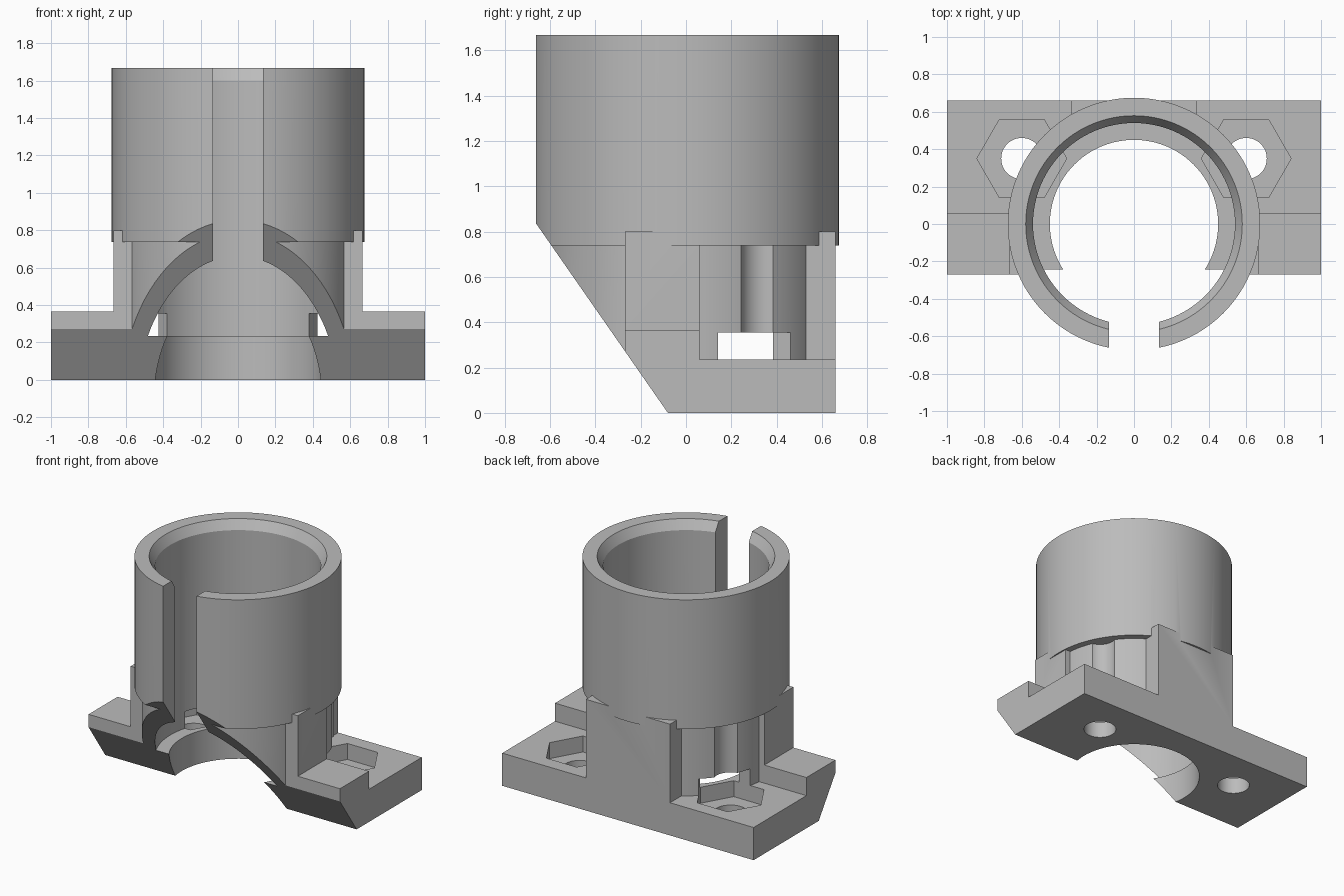
import bpy, bmesh, math
from mathutils import Matrix

if "Cube" in bpy.data.objects:
    bpy.data.objects.remove(bpy.data.objects["Cube"], do_unlink=True)

grey = bpy.data.materials.new("plain grey")
grey.use_nodes = True
COLOUR = (0.5, 0.5, 0.5, 1)
grey.diffuse_color = COLOUR
grey.node_tree.nodes["Principled BSDF"].inputs["Base Color"].default_value = COLOUR


def finish(bm, name):
    bmesh.ops.recalc_face_normals(bm, faces=bm.faces)
    mesh = bpy.data.meshes.new(name)
    bm.to_mesh(mesh)
    bm.free()
    mesh.materials.append(grey)
    obj = bpy.data.objects.new(name, mesh)
    bpy.context.collection.objects.link(obj)
    return obj


def prism(name, outline, z0, z1):
    """Extrude an xy outline from z0 to z1."""
    bm = bmesh.new()
    face = bm.faces.new([bm.verts.new((x, y, z0)) for x, y in outline])
    top = bmesh.ops.extrude_face_region(bm, geom=[face])["geom"]
    bmesh.ops.translate(bm, vec=(0, 0, z1 - z0),
                        verts=[v for v in top if isinstance(v, bmesh.types.BMVert)])
    return finish(bm, name)


def box(name, x0, x1, y0, y1, z0, z1):
    return prism(name, [(x0, y0), (x1, y0), (x1, y1), (x0, y1)], z0, z1)


def round_part(name, r0, r1, z0, z1, x=0, y=0, sides=96):
    bm = bmesh.new()
    bmesh.ops.create_cone(bm, cap_ends=True, segments=sides, radius1=r0, radius2=r1,
                          depth=z1 - z0, matrix=Matrix.Translation((x, y, (z0 + z1) / 2)))
    return finish(bm, name)


def combine(target, part, operation):
    mod = target.modifiers.new(part.name, "BOOLEAN")
    mod.object, mod.operation, mod.solver = part, operation, "EXACT"
    bpy.context.view_layer.update()
    result = bpy.data.meshes.new_from_object(
        target.evaluated_get(bpy.context.evaluated_depsgraph_get()))
    target.modifiers.clear()
    target.data = result
    bpy.data.objects.remove(part, do_unlink=True)


# Solid parts: stepped plate, side shoulders, back block, lower neck and collar
holder = box("clamp_holder", -1, 1, -0.27, 0.66, 0, 0.235)
for part in (
    box("front_step", -1, 1, -0.27, 0.06, 0.1, 0.365),
    box("side_shoulders", -0.665, 0.665, -0.27, 0.06, 0.05, 0.80),
    box("back_block", -0.335, 0.335, 0, 0.66, 0.05, 0.80),
    round_part("neck", 0.627, 0.627, 0.15, 0.9),
):
    combine(holder, part, "UNION")

# Screw holes and hexagonal nut pockets, cut before the collar covers them
for side in (-1, 1):
    x, y = side * 0.6, 0.35
    hexagon = [(x + 0.24 * math.cos(math.tau * i / 6),
                y + 0.24 * math.sin(math.tau * i / 6)) for i in range(6)]
    combine(holder, prism("nut_pocket", hexagon, 0.12, 0.355), "DIFFERENCE")
    combine(holder, round_part("screw_hole", 0.11, 0.11, -0.1, 1, x, y, 48), "DIFFERENCE")
combine(holder, round_part("collar", 0.675, 0.675, 0.738, 1.667), "UNION")

# Stepped bore with chamfered mouth, and the front slot
for cutter in (
    round_part("bore", 0.54, 0.54, 0.235, 2),
    round_part("floor_opening", 0.45, 0.45, -0.1, 0.5),
    round_part("mouth_chamfer", 0.54, 0.60, 1.602, 1.702),
    box("front_slot", -0.133, 0.133, -1, -0.3, 0.1, 2),
):
    combine(holder, cutter, "DIFFERENCE")

# Slanted cut under the front: wedge profile in yz, turned to run along x
slope = 0.855 / 0.595
wedge = prism("front_slant", [(-0.08 + 0.2 / slope, -0.2), (-0.08 - 1.2 / slope, 1.2),
                              (-1.5, 1.2), (-1.5, -0.2)], -1.5, 1.5)
wedge.data.transform(Matrix(((0, 0, 1, 0), (1, 0, 0, 0), (0, 1, 0, 0), (0, 0, 0, 1))))
combine(holder, wedge, "DIFFERENCE")

# Smooth round walls, sharp edges
bpy.ops.object.select_all(action="DESELECT")
holder.select_set(True)
bpy.context.view_layer.objects.active = holder
bpy.ops.object.shade_smooth_by_angle(angle=math.radians(25))
